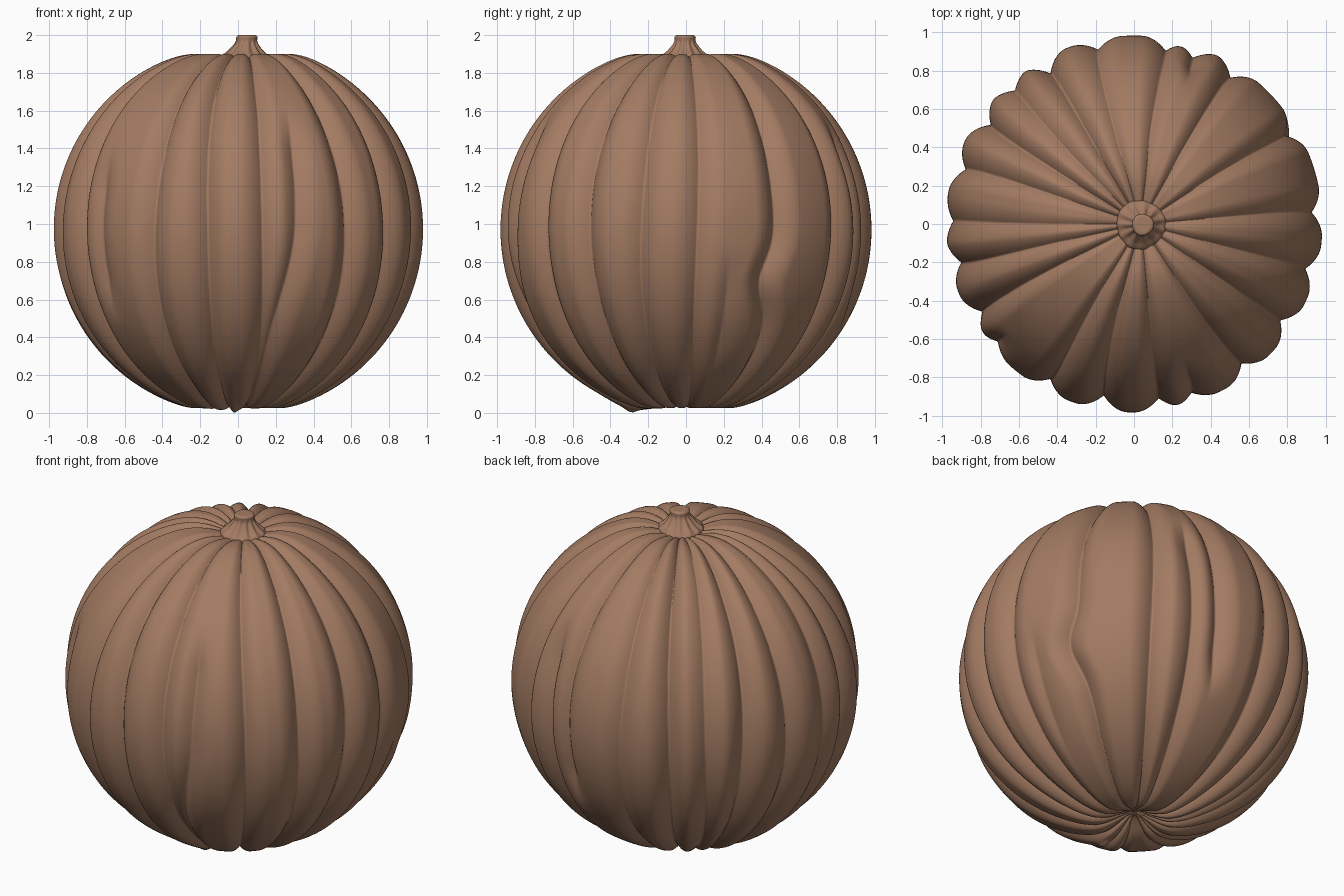
import bpy, math
from math import sin, cos, pi, exp, radians, hypot

if "Cube" in bpy.data.objects:
    bpy.data.objects.remove(bpy.data.objects["Cube"])

mat = bpy.data.materials.new("warm_brown")
mat.diffuse_color = (0.37, 0.20, 0.125, 1)
mat.use_nodes = True
mat.node_tree.nodes["Principled BSDF"].inputs["Base Color"].default_value = mat.diffuse_color


def lathe(name, rings, cols, point):
    """Closed skin from point(v, angle), v = 0 (bottom) .. 1 (top), with a pole at each end."""
    verts = [point(0, 0)]
    for i in range(1, rings):
        verts += [point(i / rings, 2 * pi * j / cols) for j in range(cols)]
    verts.append(point(1, 0))
    last = len(verts) - 1
    faces = []
    for j in range(cols):
        k = (j + 1) % cols
        faces.append((0, 1 + k, 1 + j))
        for i in range(rings - 2):
            a = 1 + i * cols
            faces.append((a + j, a + k, a + cols + k, a + cols + j))
        a = 1 + (rings - 2) * cols
        faces.append((a + j, a + k, last))
    me = bpy.data.meshes.new(name)
    me.from_pydata(verts, [], faces)
    me.materials.append(mat)
    me.polygons.foreach_set("use_smooth", [True] * len(me.polygons))
    ob = bpy.data.objects.new(name, me)
    bpy.context.collection.objects.link(ob)
    return ob


def step(a, b, x):
    t = min(1, max(0, (x - a) / (b - a)))
    return t * t * (3 - 2 * t)


# Grooves: angle in degrees, depth, and height range for the ones that fade out
grooves = [
    (3.8, .055), (13.6, .022, .25, .75), (30.5, .07), (56.7, .07),
    (70.6, .065, -1, 1.45), (79.6, .065, .55, 3), (101.7, .055), (119, .085),
    (131.7, .05), (145.4, .075), (162, .06), (179, .04), (192.6, .06),
    (210, .07), (220.8, .045, .6, 1.3), (241.7, .065), (260, .075),
    (278, .065), (289, .055, -1, 1.5), (307.6, .065), (326.6, .07), (345.4, .06),
]
R, CZ = 0.982, 0.97
HALF = radians(8.0)   # groove half width


def ring_grooves(z):
    """Groove angles and depths at one height, with a little wander."""
    out = []
    for i, g in enumerate(grooves):
        d = g[1]
        if len(g) > 2:
            d *= step(g[2] - .15, g[2] + .15, z) * (1 - step(g[3] - .15, g[3] + .15, z))
        a = g[0] + 0.9 * sin(2.6 * (z - 1) + i * 2.1) - 0.9 * sin(i * 2.1)
        if i == 2:      # the wavy groove on the right side
            a -= 5 * exp(-((z - .68) / .17) ** 2)
        if i == 18:     # short front groove leans inward below
            a -= 6 * step(1.0, .2, z) if z < .2 else 6 * step(0, .8, 1.0 - z)
        if d > 0.001:
            out.append((radians(a), d))
    return out


cache = {}


def body_point(v, t):
    ph = pi * v
    r, z = R * sin(ph), CZ - R * cos(ph)
    if v not in cache:
        cache[v] = ring_grooves(z)
    keep = 1.0
    for a, d in cache[v]:
        s = abs((t - a + pi) % (2 * pi) - pi)
        if s < HALF:
            keep *= 1 - (d / .1) * (1 - s / HALF) ** 1.9
    depth = .1 * (1 - keep) * max(0, sin(ph)) ** .75
    r2 = r - depth * sin(ph)
    z += depth * cos(ph)
    # dimples at both ends
    if v > .5:
        z -= .09 * exp(-(r / .2) ** 2)
    else:
        z += .10 * exp(-(r / .15) ** 2)
    x, y = r2 * cos(t), r2 * sin(t)
    if v > .5:
        x += .03 * exp(-(r / .4) ** 2)
    elif z < .3:
        # low front rib and the small tip it rests on
        z -= .022 * exp(-((x + .1) / .14) ** 2 - ((y + .32) / .1) ** 2)
        z -= .018 * exp(-((x + .02) / .025) ** 2 - ((y + .29) / .035) ** 2)
    return (x, y, max(z, 0))


lathe("ribbed_body", 130, 720, body_point)

# Stem: flared, fluted base narrowing to a blunt knob
stem_profile = [(0, 1.84), (.10, 1.85), (.128, 1.875), (.122, 1.895), (.098, 1.915), (.075, 1.94),
                (.060, 1.962), (.056, 1.978), (.056, 1.99), (.046, 1.999), (.02, 2.0), (0, 2.0)]


def stem_point(v, t):
    f = v * (len(stem_profile) - 1)
    i = min(int(f), len(stem_profile) - 2)
    u = f - i
    p = [stem_profile[min(max(i + k, 0), len(stem_profile) - 1)] for k in (-1, 0, 1, 2)]
    r, z = [.5 * (2 * p[1][c] + (p[2][c] - p[0][c]) * u
                  + (2 * p[0][c] - 5 * p[1][c] + 4 * p[2][c] - p[3][c]) * u * u
                  + (3 * p[1][c] - p[0][c] - 3 * p[2][c] + p[3][c]) * u ** 3) for c in (0, 1)]
    flute = step(1.87, 1.91, z) * (1 - step(1.95, 1.985, z))
    r *= 1 - .13 * flute * (.5 + .5 * cos(11 * t + .5 * sin(2 * t))) + .03 * sin(3 * t + 1)
    lean = step(1.88, 2.0, z)
    return (.036 + .010 * lean + r * cos(t), -.004 + r * sin(t), min(z, 2.0))


lathe("stem", 44, 132, stem_point)
